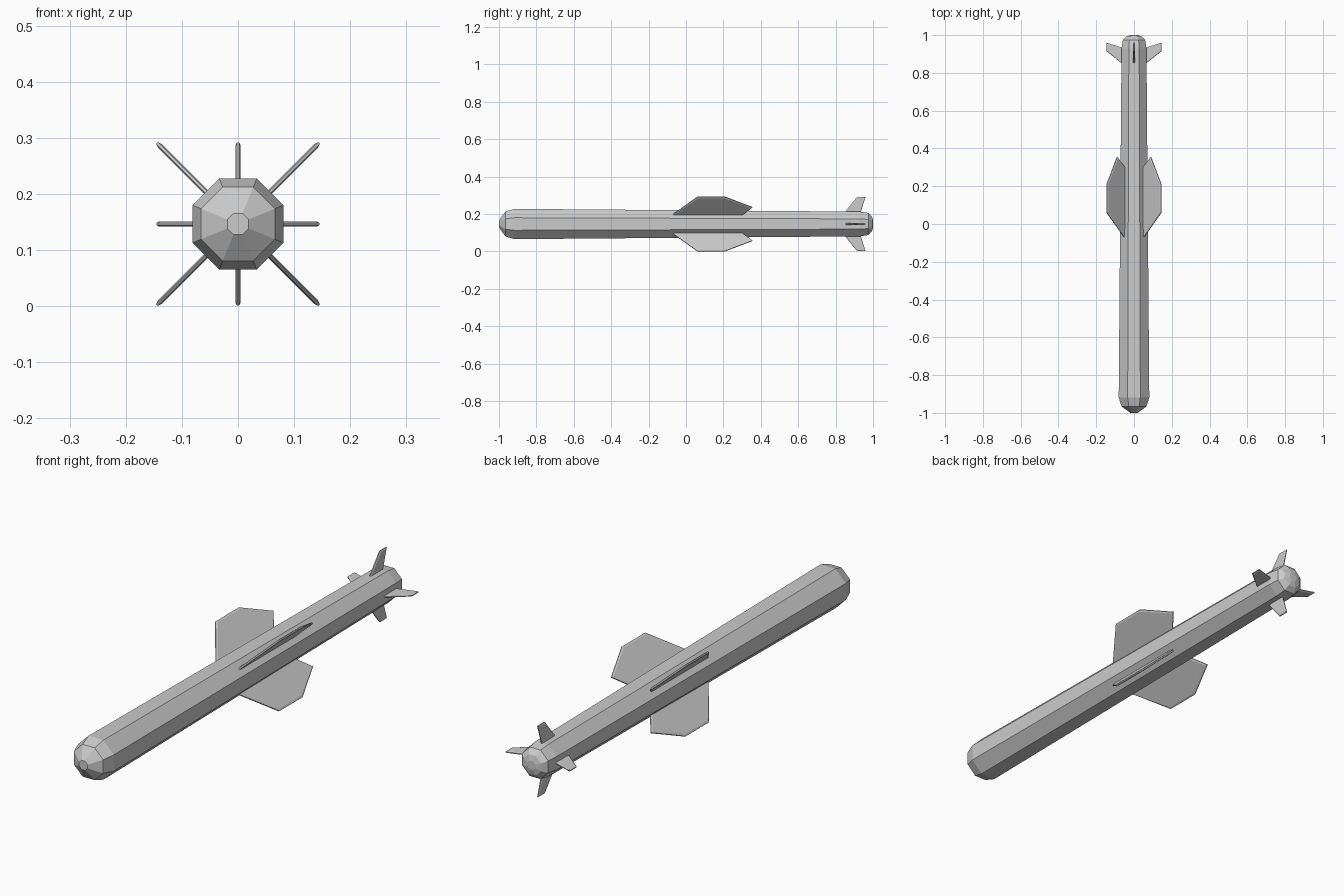
import bpy, bmesh, math
from mathutils import Matrix

if "Cube" in bpy.data.objects:
    bpy.data.objects.remove(bpy.data.objects["Cube"])

AXIS_Z = 0.1465


def finish(bm, name):
    bmesh.ops.recalc_face_normals(bm, faces=bm.faces[:])
    mesh = bpy.data.meshes.new(name)
    bm.to_mesh(mesh)
    bm.free()
    obj = bpy.data.objects.new(name, mesh)
    obj.location.z = AXIS_Z
    bpy.context.collection.objects.link(obj)
    return obj


def body(name, profile, sides=8):
    """Loft octagonal rings given as (y, half width across flats)."""
    bm = bmesh.new()
    rings = []
    for y, flat in profile:
        r = flat / math.cos(math.pi / sides)
        angles = [(i + 0.5) * math.tau / sides for i in range(sides)]
        rings.append([bm.verts.new((r * math.cos(a), y, r * math.sin(a))) for a in angles])
    for a, b in zip(rings, rings[1:]):
        for i in range(sides):
            j = (i + 1) % sides
            bm.faces.new((a[i], a[j], b[j], b[i]))
    bm.faces.new(rings[0])
    bm.faces.new(rings[-1])
    return finish(bm, name)


def fin(name, outline, angle, rim, bevel, swell):
    """Plate from (radius, y) outline, with chamfered edges, turned about the y axis."""
    bm = bmesh.new()
    low = bm.faces.new([bm.verts.new((r, y, -rim)) for r, y in outline])
    high = bm.faces.new([bm.verts.new((r, y, rim)) for r, y in outline])
    n = len(outline)
    for i in range(n):
        j = (i + 1) % n
        bm.faces.new((low.verts[i], low.verts[j], high.verts[j], high.verts[i]))
    bmesh.ops.recalc_face_normals(bm, faces=bm.faces[:])
    for face in (low, high):
        bmesh.ops.inset_region(bm, faces=[face], thickness=bevel, depth=swell)
    bmesh.ops.rotate(bm, verts=bm.verts[:], matrix=Matrix.Rotation(angle, 3, 'Y'))
    return finish(bm, name)


# Tapered octagonal body with blunt nose and rounded tail
body("body", [(-1.0, 0.019), (-0.966, 0.066), (-0.918, 0.081),
              (0.93, 0.066), (0.975, 0.059), (0.994, 0.040), (1.0, 0.018)])

# Four main wings set diagonally, four tail fins set square
wing = [(0.05, -0.093), (0.2045, 0.06), (0.2045, 0.21), (0.127, 0.355), (0.05, 0.283)]
tail = [(0.04, 0.83), (0.1455, 0.915), (0.1455, 0.96), (0.04, 0.927)]
for k in range(4):
    quarter = k * math.pi / 2
    fin(f"wing_{k + 1}", wing, quarter + math.pi / 4, 0.0022, 0.008, 0.0023)
    fin(f"tail_fin_{k + 1}", tail, quarter, 0.0018, 0.007, 0.0025)
